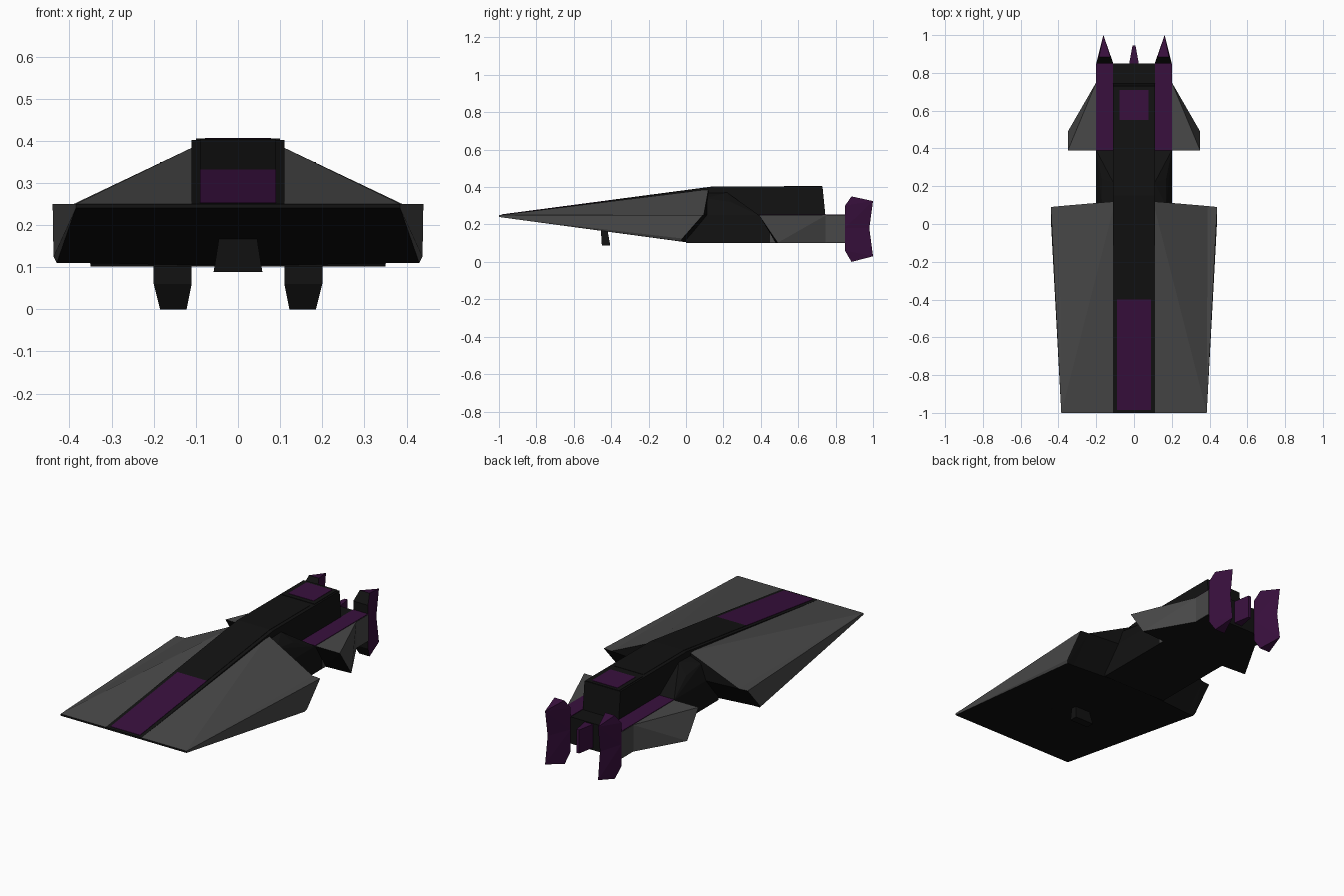
import bpy, bmesh

if "Cube" in bpy.data.objects:
    bpy.data.objects.remove(bpy.data.objects["Cube"])


def material(name, color):
    m = bpy.data.materials.new(name)
    m.diffuse_color = (*color, 1)
    m.use_nodes = True
    m.node_tree.nodes["Principled BSDF"].inputs["Base Color"].default_value = m.diffuse_color
    return m


GREY = material("dark_grey", (0.065, 0.065, 0.065))
BLACK = material("black", (0.006, 0.006, 0.006))
PURPLE = material("purple", (0.04, 0.005, 0.047))


def solid(name, pts, mat, dark=None, mirror=False):
    """Convex faceted solid; faces whose normal passes 'dark' become black."""
    bm = bmesh.new()
    for p in pts:
        bm.verts.new(p)
    res = bmesh.ops.convex_hull(bm, input=bm.verts[:])
    loose = [v for v in bm.verts if not v.link_faces]
    bmesh.ops.delete(bm, geom=loose, context='VERTS')
    bmesh.ops.dissolve_limit(bm, angle_limit=0.01, verts=bm.verts[:], edges=bm.edges[:])
    bmesh.ops.recalc_face_normals(bm, faces=bm.faces[:])
    bm.normal_update()
    if dark:
        for f in bm.faces:
            f.material_index = int(dark(f.normal))
    me = bpy.data.meshes.new(name)
    bm.to_mesh(me)
    bm.free()
    me.materials.append(mat)
    me.materials.append(BLACK)
    ob = bpy.data.objects.new(name, me)
    bpy.context.collection.objects.link(ob)
    if mirror:
        ob.modifiers.new("mirror", 'MIRROR')
    return ob


def prism(name, profile, x0, x1, mat, mirror=False):
    """Side profile (y, z) extended across x."""
    return solid(name, [(x, y, z) for x in (x0, x1) for y, z in profile], mat, mirror=mirror)


def box(name, x0, x1, y0, y1, z0, z1, mat, mirror=False):
    return prism(name, [(y0, z0), (y1, z0), (y1, z1), (y0, z1)], x0, x1, mat, mirror)


def under_or_end(n):
    return n.z < -0.5 or abs(n.y) > 0.5


# Front wedge wings, with a thin outer edge piece
solid("front_wing", [(0.1, -1, 0.25), (0.385, -1, 0.25), (0.385, -1, 0.24), (0.1, -1, 0.24),
                     (0.1, 0.12, 0.388), (0.39, 0.095, 0.25), (0.1, 0.12, 0.25),
                     (0.39, -0.03, 0.11), (0.1, 0, 0.105)], GREY, under_or_end, True)
solid("wing_edge", [(0.385, -1, 0.25), (0.385, -1, 0.24), (0.39, 0.095, 0.25),
                    (0.44, 0.09, 0.25), (0.43, -0.03, 0.11), (0.438, -0.02, 0.125),
                    (0.39, -0.03, 0.11)], GREY, under_or_end, True)

# Central spine and rear body
prism("spine", [(-1, 0.24), (-1, 0.25), (0.15, 0.402), (0.73, 0.402), (0.745, 0.25),
                (0.745, 0.105), (0, 0.105)], -0.11, 0.11, BLACK)
box("rear_body", -0.2, 0.2, 0, 0.85, 0.102, 0.25, BLACK)
box("side_plate", 0.19, 0.202, 0.45, 0.85, 0.103, 0.249, GREY, True)

# Sloped shoulder joining wing to body
solid("shoulder", [(0.1, 0.08, 0.37), (0.11, 0.22, 0.37), (0.1, 0.39, 0.25), (0.2, 0.39, 0.25),
                   (0.2, 0.08, 0.25), (0.17, 0.1, 0.34), (0.17, 0.24, 0.32), (0.1, 0.08, 0.25)],
      BLACK, mirror=True)


# Panels on the sloping deck
def deck(y):
    return 0.25 + (y + 1) * 0.152 / 1.15


def slope_panel(name, y0, y1, mat):
    prism(name, [(y0, deck(y0) - 0.005), (y1, deck(y1) - 0.005),
                 (y1, deck(y1) + 0.002), (y0, deck(y0) + 0.002)], -0.09, 0.09, mat)


slope_panel("nose_panel", -0.985, -0.4, PURPLE)
slope_panel("deck_panel", -0.4, 0.15, BLACK)
box("upper_deck_panel", -0.09, 0.09, 0.15, 0.5, 0.397, 0.404, BLACK)

# Hatch with raised frame
box("hatch_frame", -0.1, 0.1, 0.525, 0.728, 0.395, 0.405, BLACK)
box("hatch", -0.078, 0.078, 0.55, 0.71, 0.4, 0.407, PURPLE)

# Purple strips beside the rear deck
box("rear_strip", 0.11, 0.2, 0.39, 0.85, 0.245, 0.253, PURPLE, True)

# Small rear wings
solid("rear_wing", [(0.19, 0.39, 0.25), (0.35, 0.39, 0.25), (0.2, 0.75, 0.25), (0.19, 0.75, 0.25),
                    (0.19, 0.48, 0.102), (0.35, 0.49, 0.102), (0.2, 0.75, 0.102),
                    (0.19, 0.75, 0.102)], GREY, lambda n: n.z < -0.5 or n.y < -0.5, True)

# Tail fins, wedge shaped, in two halves about the waist
waist = [(0.11, 0.85, 0.18), (0.2, 0.85, 0.18), (0.16, 0.98, 0.18)]
front_dark = lambda n: n.y < -0.5
solid("upper_tail_fin", waist + [(0.11, 0.85, 0.3), (0.2, 0.85, 0.3), (0.125, 0.885, 0.35),
                                 (0.185, 0.885, 0.35), (0.162, 1, 0.325)],
      PURPLE, front_dark, True)
solid("lower_tail_fin", waist + [(0.11, 0.85, 0.06), (0.2, 0.85, 0.06), (0.122, 0.885, 0),
                                 (0.185, 0.885, 0), (0.162, 1, 0.03)],
      PURPLE, front_dark, True)

# Small centre tail fin
solid("centre_tail_fin", [(x, y, z) for z in (0.115, 0.245)
                          for x, y in ((-0.027, 0.84), (0.027, 0.84), (0.008, 0.945), (-0.008, 0.945))],
      PURPLE)

# Foot under the nose
solid("nose_foot", [(s * x, y, z) for s in (-1, 1)
                    for x, y, z in ((0.058, -0.45, 0.088), (0.058, -0.405, 0.088),
                                    (0.045, -0.455, 0.17), (0.045, -0.42, 0.17))], BLACK)
